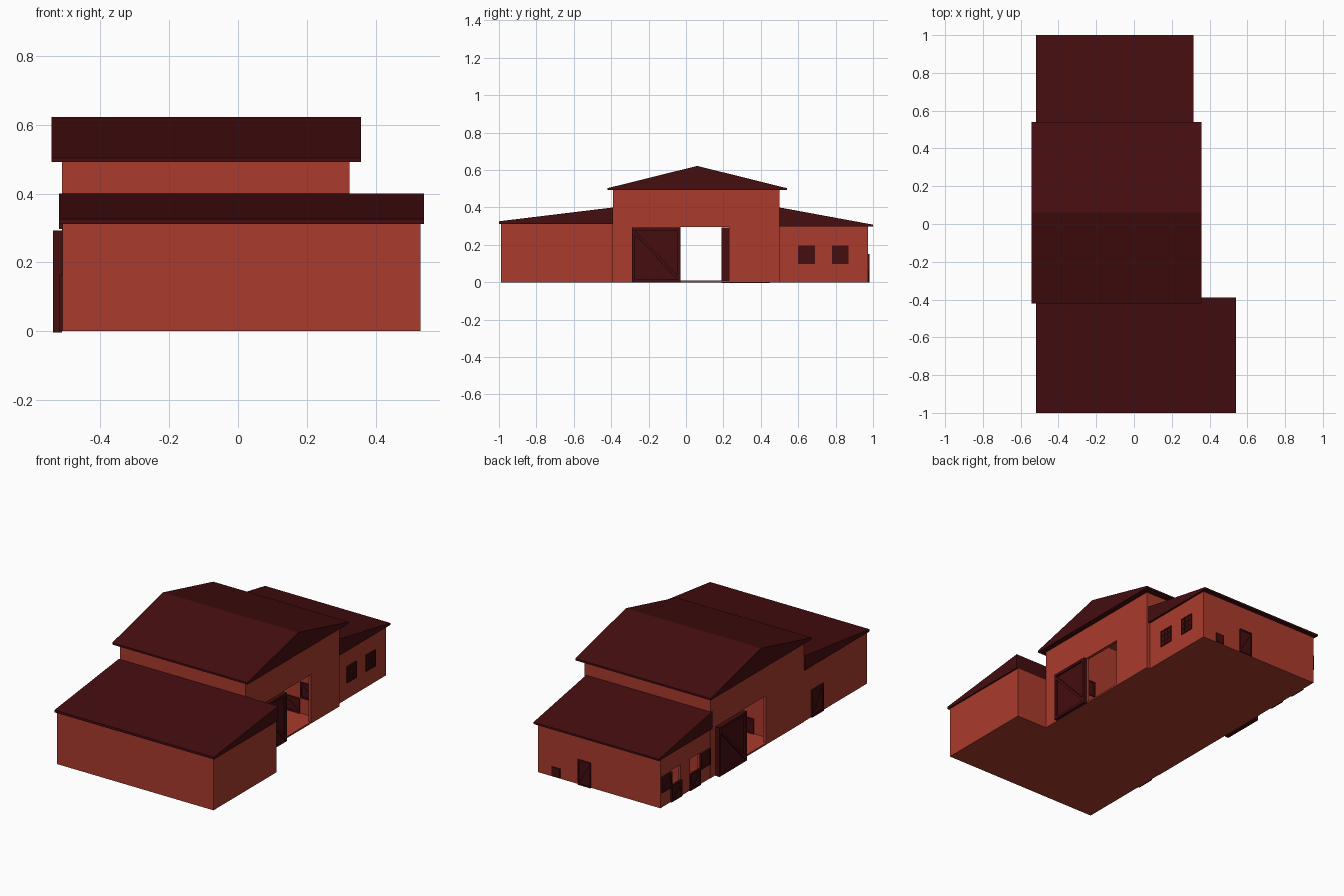
import bpy
import bmesh

if "Cube" in bpy.data.objects:
    bpy.data.objects.remove(bpy.data.objects["Cube"], do_unlink=True)


def make_material(name, colour):
    mat = bpy.data.materials.new(name)
    mat.use_nodes = True
    mat.diffuse_color = colour
    mat.node_tree.nodes["Principled BSDF"].inputs["Base Color"].default_value = colour
    return mat


RED = make_material("barn red", (0.402, 0.043, 0.026, 1))
DARK = make_material("dark maroon", (0.058, 0.004, 0.005, 1))


def prism(name, profile, start, end, mat, axis="x"):
    """Extrude a (horizontal, z) profile along x or y."""
    def place(t, h, z):
        return (t, h, z) if axis == "x" else (h, t, z)
    bm = bmesh.new()
    base = bm.faces.new([bm.verts.new(place(start, h, z)) for h, z in profile])
    moved = bmesh.ops.extrude_face_region(bm, geom=[base])["geom"]
    offset = place(end - start, 0, 0)
    bmesh.ops.translate(bm, vec=offset, verts=[v for v in moved if isinstance(v, bmesh.types.BMVert)])
    bmesh.ops.recalc_face_normals(bm, faces=bm.faces)
    mesh = bpy.data.meshes.new(name)
    bm.to_mesh(mesh)
    bm.free()
    mesh.materials.append(mat)
    obj = bpy.data.objects.new(name, mesh)
    bpy.context.collection.objects.link(obj)
    return obj


def rect(h0, h1, z0, z1):
    return [(h0, z0), (h1, z0), (h1, z1), (h0, z1)]


def box(name, x, y, z, mat):
    return prism(name, rect(*y, *z), x[0], x[1], mat)


def carve(obj, *cuts):
    """Cut boxes given as (x, y, z) ranges out of a part."""
    for x, y, z in cuts:
        cutter = box("cutter", x, y, z, RED)
        cutter.hide_render = True
        mod = obj.modifiers.new("cut", "BOOLEAN")
        mod.operation, mod.solver, mod.object = "DIFFERENCE", "EXACT", cutter
        bpy.context.view_layer.objects.active = obj
        bpy.ops.object.modifier_apply(modifier=mod.name)
        bpy.data.objects.remove(cutter, do_unlink=True)


def braced_door(name, h0, h1, z0, z1, t, out, depth, axis="x", flip=False):
    """Flat leaf with a raised frame and one diagonal brace; out is +1 or -1."""
    mid, face, w = t + out * depth * 0.6, t + out * depth, min(0.016, (h1 - h0) * 0.1)
    prism(name, rect(h0, h1, z0, z1), t, mid, DARK, axis)
    for a, b, c, d in ((h0, h0 + w, z0, z1), (h1 - w, h1, z0, z1),
                       (h0 + w, h1 - w, z0, z0 + w), (h0 + w, h1 - w, z1 - w, z1)):
        prism(name + "_frame", rect(a, b, c, d), mid, face, DARK, axis)
    a, b = (h1 - w, h0 + w) if flip else (h0 + w, h1 - w)
    brace = [(a, z1 - w), (a, z1 - 2.4 * w), (b, z0 + w), (b, z0 + 2.4 * w)]
    prism(name + "_brace", brace, mid, face, DARK, axis)


STALLS = ((0.60, 0.69), (0.78, 0.87))
DOORWAY = (-0.03, 0.23)

# Front wing
box("front_wing_walls", (-0.51, 0.53), (-0.99, -0.39), (0, 0.312), RED)
prism("front_wing_roof", [(-1, 0.312), (-0.39, 0.312), (-0.39, 0.40), (-1, 0.326)], -0.52, 0.54, DARK)
braced_door("front_wing_door", -0.57, -0.46, 0, 0.165, -0.51, -1, 0.008)

# Main hall, open from end to end
hall = box("hall_walls", (-0.512, 0.324), (-0.39, 0.50), (0, 0.492), RED)
carve(hall,
      ((-0.495, 0.307), (-0.375, 0.485), (0.01, 0.47)),
      ((-0.6, 0.4), DOORWAY, (0.01, 0.295)))
prism("hall_roof", [(-0.42, 0.492), (0.54, 0.492), (0.54, 0.503), (0.06, 0.622), (-0.42, 0.503)],
      -0.542, 0.358, DARK)

# Sliding doors beside the hall openings
braced_door("right_side_sliding_door", 0.19, 0.45, -0.004, 0.292, -0.512, -1, 0.026, flip=True)
braced_door("left_side_sliding_door", -0.29, -0.03, 0, 0.292, 0.324, 1, 0.022)

# Aisle partitions with split stall doors
for wall_y, out in ((-0.09, 1), (0.29, -1)):
    box("aisle_partition", (-0.495, 0.307), sorted((wall_y, wall_y - out * 0.015)), (0.01, 0.47), RED)
    for cx in (-0.34, -0.09, 0.16):
        braced_door("aisle_lower_door", cx - 0.05, cx + 0.05, 0.01, 0.10, wall_y, out, 0.008, "y")
        braced_door("aisle_upper_door", cx + 0.055, cx + 0.155, 0.105, 0.20, wall_y, out, 0.008, "y")

# Back wing with two stalls
back = box("back_wing_walls", (-0.51, 0.302), (0.49, 0.972), (0, 0.297), RED)
carve(back, ((-0.495, 0.287), (0.505, 0.957), (0.01, 0.28)),
      *[((-0.6, -0.45), s, (0.01, 0.19)) for s in STALLS])
prism("back_wing_roof", [(0.49, 0.297), (1, 0.297), (1, 0.308), (0.50, 0.40), (0.49, 0.40)],
      -0.52, 0.314, DARK)
box("stall_divider", (-0.495, 0.287), (0.73, 0.745), (0.01, 0.28), RED)

# Stall doors: closed lower leaf, upper leaf folded back on the wall
for (y0, y1), leaf in zip(STALLS, ((0.505, 0.597), (0.873, 0.965))):
    braced_door("stall_lower_door", y0 - 0.005, y1 + 0.005, 0, 0.10, -0.506, -1, 0.012)
    braced_door("stall_upper_door", *leaf, 0.09, 0.185, -0.51, -1, 0.010)
    # Barred windows on the opposite wall
    box("window_pane", (0.302, 0.304), (y0, y1), (0.097, 0.197), DARK)
    for i in range(4):
        h = y0 + (y1 - y0 - 0.006) * i / 3
        z = 0.097 + 0.094 * i / 3
        box("window_upright", (0.304, 0.308), (h, h + 0.006), (0.097, 0.197), DARK)
        box("window_crossbar", (0.304, 0.307), (y0, y1), (z, z + 0.006), DARK)

# Rear wall: person door and small animal hatch
braced_door("rear_door", -0.05, 0.035, 0, 0.15, 0.972, 1, 0.009, "y")
box("rear_hatch", (0.155, 0.21), (0.972, 0.978), (0.005, 0.06), DARK)
